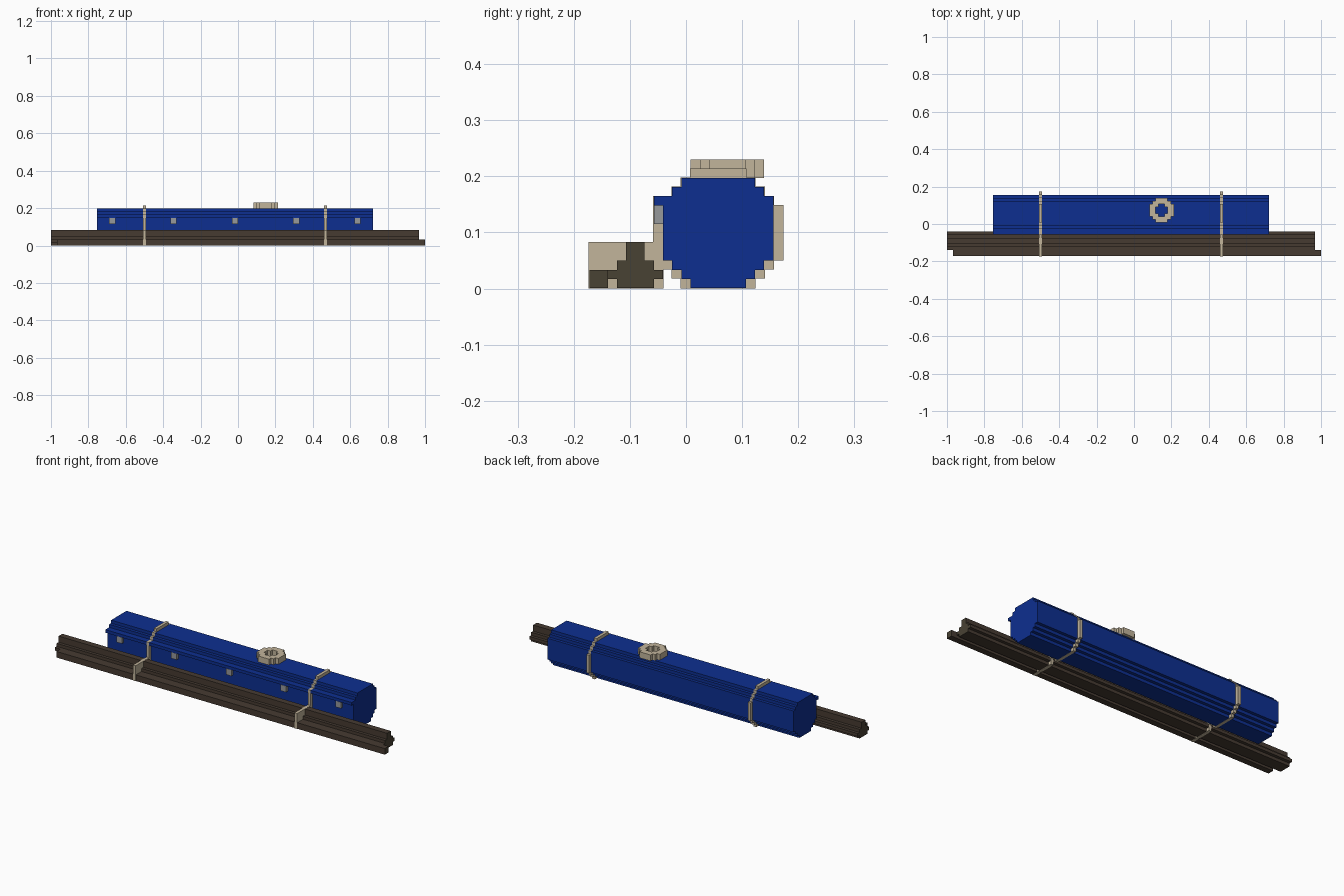
import bpy
import bmesh
from mathutils import Vector

U = 1 / 61          # block size
GROW = 0.0012       # straps stand slightly proud of what they wrap
CENTRE = Vector((61, 10.5, 0))

if "Cube" in bpy.data.objects:
    bpy.data.objects.remove(bpy.data.objects["Cube"])


def material(name, colour):
    m = bpy.data.materials.new(name)
    m.use_nodes = True
    m.diffuse_color = (*colour, 1)
    m.node_tree.nodes["Principled BSDF"].inputs["Base Color"].default_value = (*colour, 1)
    return m


blue = material("blue paint", (0.004, 0.028, 0.28))
bark = material("dark brown bark", (0.061, 0.043, 0.031))
grain = material("log end brown", (0.066, 0.054, 0.034))
tan = material("tan rope", (0.54, 0.46, 0.33))
grey = material("grey metal", (0.31, 0.32, 0.33))


def stepped_outline(rows, grow=0.0):
    """Closed stepped outline from stacked (count, low, high) rows, in blocks."""
    right, left, level = [], [], 0
    g = grow / U
    for count, low, high in rows:
        bottom = level + (g if level else 0)
        level += count
        right += [(high + g, bottom), (high + g, level + g)]
        left += [(low - g, bottom), (low - g, level + g)]
    return right + left[::-1]


def prism(name, outline, axis, start, end, mats):
    """Extrude an outline along x (outline in y, z) or z (outline in x, y)."""
    bm = bmesh.new()
    if axis == "x":
        pts = [Vector((start, a, b)) for a, b in outline]
        step = Vector((end - start, 0, 0))
    else:
        pts = [Vector((a, b, start)) for a, b in outline]
        step = Vector((0, 0, end - start))
    face = bm.faces.new([bm.verts.new((p - CENTRE) * U) for p in pts])
    out = bmesh.ops.extrude_face_region(bm, geom=[face])["geom"]
    moved = [v for v in out if isinstance(v, bmesh.types.BMVert)]
    bmesh.ops.translate(bm, verts=moved, vec=step * U)
    bmesh.ops.remove_doubles(bm, verts=bm.verts, dist=1e-5)
    bmesh.ops.dissolve_limit(bm, angle_limit=0.01, verts=bm.verts, edges=bm.edges)
    bmesh.ops.recalc_face_normals(bm, faces=bm.faces)
    # A second material goes on the end faces
    if len(mats) > 1:
        for f in bm.faces:
            f.material_index = int(abs(f.normal.x) > 0.9)
    mesh = bpy.data.meshes.new(name)
    bm.to_mesh(mesh)
    bm.free()
    for m in mats:
        mesh.materials.append(m)
    obj = bpy.data.objects.new(name, mesh)
    bpy.context.collection.objects.link(obj)
    return obj


# Tank body with a small lip along the front
tank_rows = [(1, 11, 17), (1, 10, 18), (1, 9, 19), (6, 8, 20),
             (1, 7, 20), (1, 9, 19), (1, 10, 18)]
tank = prism("tank", stepped_outline(tank_rows), "x", 15, 105, [blue])

# Logs lying in front of the tank, staggered at the ends
back_log_rows = [(1, 3, 7), (1, 2, 8), (1, 3, 7), (2, 4, 6)]
back_log = prism("back_log", stepped_outline(back_log_rows), "x", 0, 120, [bark, grain])
front_log = prism("front_log", stepped_outline([(2, 0, 2)]), "x", 2, 122, [bark, grain])

# Lift these a hair so the strap undersides stay visible
for obj in (tank, back_log, front_log):
    obj.location.z = GROW / 2

# Straps around the tank and the logs
tank_strap_rows = [(1, 10, 18), (1, 9, 19), (1, 8, 20), (6, 7, 21),
                   (1, 7, 20), (1, 9, 19), (1, 10, 18), (1, 11, 17)]
for side, x in (("right", 30), ("left", 89)):
    prism(side + "_tank_strap", stepped_outline(tank_strap_rows, GROW),
          "x", x, x + 1, [tan])
    prism(side + "_log_strap", stepped_outline([(5, 0, 8)], GROW),
          "x", x, x + 1, [tan])

# Square studs along the front of the tank
for i in range(5):
    x = 20 + 20 * i
    square = [(x - 1, 7), (x + 1, 7), (x + 1, 8.2), (x - 1, 8.2)]
    prism("stud_%d" % (i + 1), square, "z", 7, 9, [grey])


# Coiled ring on top of the tank
def placed(outline):
    return [(a + 66, b + 11) for a, b in outline]


ring_rows = [(1, 2, 6), (1, 1, 7), (4, 0, 8), (1, 1, 7), (1, 2, 6)]
hole_rows = [(1, 3, 5), (2, 2, 6), (1, 3, 5)]
ring = prism("top_ring", placed(stepped_outline(ring_rows)), "z", 12, 14, [tan])
hole = [(a, b + 2) for a, b in stepped_outline(hole_rows)]
cutter = prism("ring_hole_cutter", placed(hole), "z", 11, 15, [tan])
cutter.hide_render = True
cutter.hide_set(True)
cut = ring.modifiers.new("hole", "BOOLEAN")
cut.operation = "DIFFERENCE"
cut.solver = "EXACT"
cut.object = cutter
